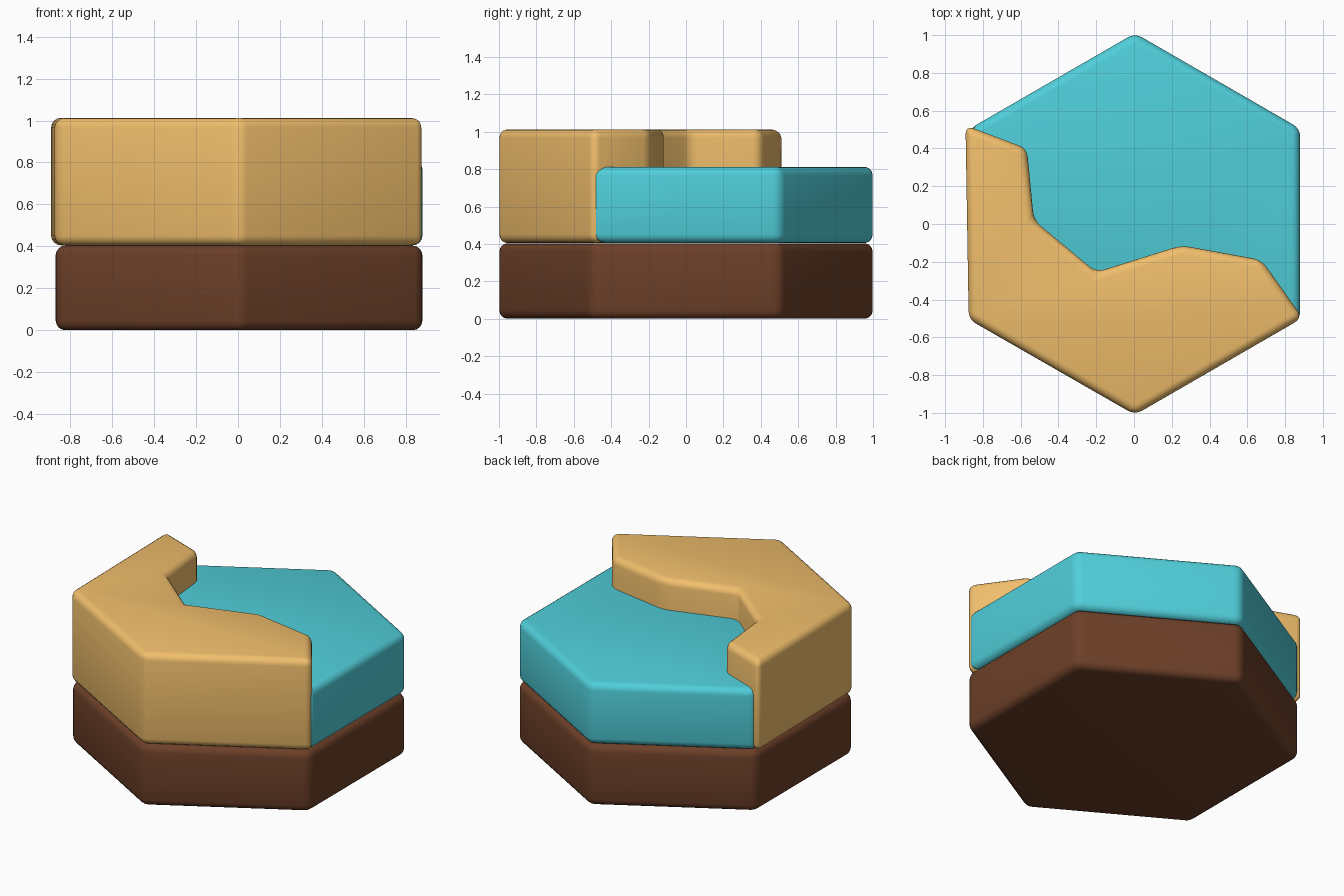
import bpy, bmesh, math

if "Cube" in bpy.data.objects:
    bpy.data.objects.remove(bpy.data.objects["Cube"])


def material(name, rgb):
    m = bpy.data.materials.new(name)
    m.diffuse_color = (*rgb, 1)
    m.use_nodes = True
    m.node_tree.nodes["Principled BSDF"].inputs["Base Color"].default_value = m.diffuse_color
    return m


def slab(name, outline, z0, z1, mat, bevel=0.045):
    """Extrude a flat outline and round every edge."""
    bm = bmesh.new()
    face = bm.faces.new([bm.verts.new((x, y, z0)) for x, y in outline])
    top = bmesh.ops.extrude_face_region(bm, geom=[face])["geom"]
    bmesh.ops.translate(bm, vec=(0, 0, z1 - z0),
                        verts=[v for v in top if isinstance(v, bmesh.types.BMVert)])
    bmesh.ops.recalc_face_normals(bm, faces=bm.faces)
    bmesh.ops.bevel(bm, geom=bm.edges[:], offset=bevel, segments=4,
                    profile=0.5, affect='EDGES', clamp_overlap=True)
    bmesh.ops.recalc_face_normals(bm, faces=bm.faces)
    for f in bm.faces:
        f.smooth = True
    mesh = bpy.data.meshes.new(name)
    bm.to_mesh(mesh)
    bm.free()
    mesh.materials.append(mat)
    ob = bpy.data.objects.new(name, mesh)
    bpy.context.collection.objects.link(ob)
    return ob


R, CX = 1.01, 0.005
# corners from the lower right, counter-clockwise
hexagon = [(CX + R * math.cos(math.radians(a)), R * math.sin(math.radians(a)))
           for a in range(-30, 330, 60)]

# Earth base
slab("earth_base", hexagon, 0, 0.403, material("earth", (0.15, 0.05, 0.021)))

# Water layer, with its hidden shore edge tucked inside the sand
water = hexagon[:4] + [(-0.70, 0.15), (-0.62, -0.12), (-0.22, -0.40),
                       (0.25, -0.27), (0.62, -0.34)]
slab("water", water, 0.405, 0.812, material("water", (0.08, 0.62, 0.70)))

# Raised sand bank with the bent shoreline
sand = [(-0.875, -0.505), (CX, -1.01), (0.893, -0.497), (0.675, -0.19),
        (0.25, -0.113), (-0.20, -0.255), (-0.53, 0.02), (-0.567, 0.40),
        (-0.892, 0.522)]
slab("sand_bank", sand, 0.405, 1.012, material("sand", (0.88, 0.52, 0.15)))
